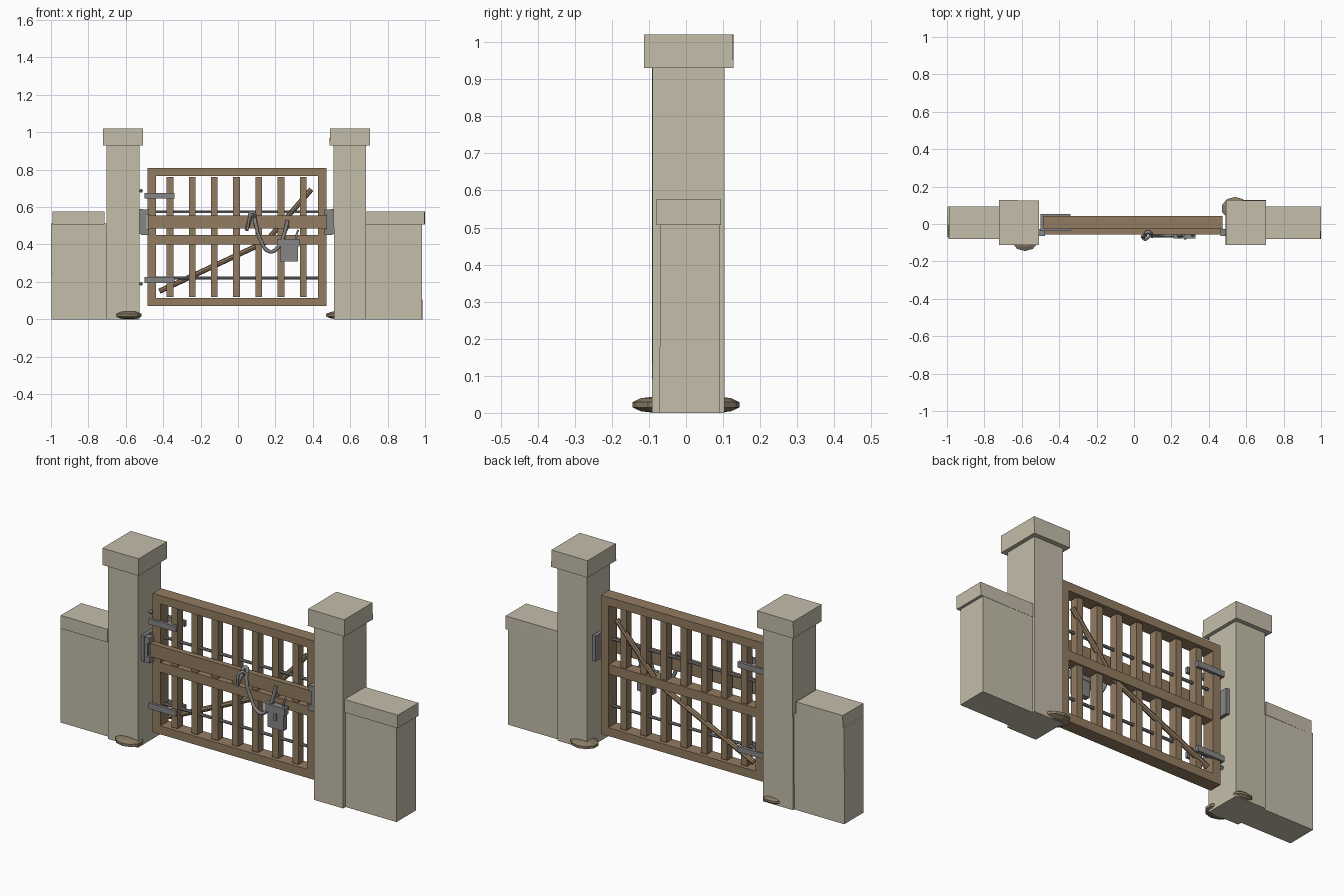
import bpy, bmesh, math, random
from mathutils import Vector, Matrix

if "Cube" in bpy.data.objects:
    bpy.data.objects.remove(bpy.data.objects["Cube"])

random.seed(4)


def material(name, rgb):
    m = bpy.data.materials.new(name)
    m.diffuse_color = (*rgb, 1)
    m.use_nodes = True
    m.node_tree.nodes["Principled BSDF"].inputs["Base Color"].default_value = m.diffuse_color
    return m


STONE = material("stone", (0.55, 0.51, 0.40))
WOOD = material("wood", (0.29, 0.20, 0.12))
ROCK = material("rock", (0.25, 0.20, 0.13))
IRON = material("iron", (0.24, 0.24, 0.24))


def finish(name, bm, mat):
    me = bpy.data.meshes.new(name)
    bm.to_mesh(me)
    bm.free()
    me.materials.append(mat)
    ob = bpy.data.objects.new(name, me)
    bpy.context.collection.objects.link(ob)
    return ob


def box(name, x, y, z, mat, jitter=0.0):
    """Box from (min, max) ranges, with optional hewn corners."""
    bm = bmesh.new()
    bmesh.ops.create_cube(bm, size=1)
    for v in bm.verts:
        v.co = Vector([(r[0] + r[1]) / 2 + c * (r[1] - r[0]) for r, c in zip((x, y, z), v.co)])
        v.co.x += random.uniform(-jitter, jitter)
        v.co.y += random.uniform(-jitter, jitter)
    return finish(name, bm, mat)


def rod(name, a, b, r, mat, sides=8):
    a, b = Vector(a), Vector(b)
    bm = bmesh.new()
    rot = (b - a).to_track_quat('Z', 'Y').to_matrix().to_4x4()
    bmesh.ops.create_cone(bm, cap_ends=True, segments=sides, radius1=r, radius2=r,
                          depth=(b - a).length, matrix=Matrix.Translation((a + b) / 2) @ rot)
    return finish(name, bm, mat)


def ball(name, c, size, mat, u=10, v=6):
    bm = bmesh.new()
    bmesh.ops.create_uvsphere(bm, u_segments=u, v_segments=v, radius=1,
                              matrix=Matrix.Translation(c) @ Matrix.Diagonal((*size, 1)))
    return finish(name, bm, mat)


def tube(name, pts, r, mat):
    cu = bpy.data.curves.new(name, 'CURVE')
    cu.dimensions = '3D'
    cu.bevel_depth, cu.bevel_resolution, cu.resolution_u = r, 1, 5
    cu.use_fill_caps = True
    sp = cu.splines.new('BEZIER')
    sp.bezier_points.add(len(pts) - 1)
    for bp, p in zip(sp.bezier_points, pts):
        bp.co = p
        bp.handle_left_type = bp.handle_right_type = 'AUTO'
    cu.materials.append(mat)
    ob = bpy.data.objects.new(name, cu)
    bpy.context.collection.objects.link(ob)


# Stone pillars and low walls with their caps
for side, px, cx, wx, wcx in (
        ("left", (-.702, -.526), (-.722, -.508), (-.999, -.69), (-.99, -.714)),
        ("right", (.512, .685), (.491, .706), (.67, .985), (.682, .999))):
    box(side + "_pillar", px, (-.091, .103), (0, .94), STONE, .001)
    box(side + "_pillar_cap", cx, (-.112, .127), (.93, 1.02), STONE, .001)
    box(side + "_wall", wx, (-.07, .092), (0, .513), STONE, .001)
    box(side + "_wall_cap", wcx, (-.08, .093), (.507, .577), STONE, .001)

# Gate frame
FY = (-.027, .043)
for name, z in (("bottom_rail", (.07, .115)), ("top_rail", (.765, .81))):
    box(name, (-.484, .472), FY, z, WOOD)
for name, x in (("left_stile", (-.484, -.439)), ("right_stile", (.427, .472))):
    box(name, x, FY, (.115, .765), WOOD)
box("middle_rail", (-.439, .427), (-.024, .04), (.4, .45), WOOD)

# Vertical slats
for i in range(7):
    x = -.364 + i * .1188
    box("slat", (x - .018, x + .018), (-.015, .03), (.12, .76), WOOD)

# Locking beam, bent diagonal brace, iron cross rods
box("locking_beam", (-.48, .475), (-.055, -.025), (.485, .555), WOOD)
rod("brace_lower", (-.42, .025, .15), (.15, .02, .415), .014, WOOD)
rod("brace_upper", (.14, .02, .405), (.392, .025, .695), .014, WOOD)
for z in (.575, .22):
    rod("cross_rod", (-.45, .008, z), (.435, .008, z), .008, IRON)

# Hinge straps wrapping the left stile, with pins
for z, pin in ((.66, .687), (.21, .19)):
    for y in ((-.038, -.022), (.036, .053)):
        box("hinge_strap", (-.5, -.34), y, (z - .015, z + .015), IRON)
    box("hinge_bridge", (-.5, -.484), (-.022, .036), (z - .015, z + .015), IRON)
    ball("hinge_pin", (-.519, .008, pin), (.01, .01, .01), IRON, 8, 6)

# Beam brackets fixed to each pillar
for side, x0, s in (("left", -.528, 1), ("right", .514, -1)):
    def rx(a, b):
        return tuple(sorted((x0 + s * a, x0 + s * b)))
    box(side + "_bracket_plate", rx(0, .02), (-.065, .055), (.455, .59), IRON)
    box(side + "_bracket_lip_top", rx(.01, .052), (-.064, -.028), (.557, .587), IRON)
    box(side + "_bracket_lip_bottom", rx(.01, .052), (-.064, -.028), (.452, .483), IRON)
    box(side + "_bracket_face", rx(.01, .04), (-.064, -.055), (.48, .56), IRON)

# Chain looped over the beam, hanging to the padlock
tube("chain", [(.045, -.068, .475), (.062, -.06, .53), (.075, -.043, .572), (.092, -.062, .52),
               (.118, -.062, .43), (.17, -.062, .362), (.215, -.062, .385), (.245, -.062, .45),
               (.265, -.058, .53)], .010, IRON)
tube("chain_loop", [(.05, -.08, .48), (.075, -.075, .56), (.09, -.06, .545)], .007, IRON)

# Padlock
box("padlock_body", (.228, .32), (-.075, -.045), (.308, .42), IRON)
box("padlock_top", (.212, .328), (-.078, -.042), (.39, .43), IRON)
box("padlock_keyhole", (.267, .282), (-.082, -.07), (.355, .39), IRON)
tube("padlock_shackle", [(.245, -.06, .425), (.25, -.058, .455), (.268, -.056, .5)], .007, IRON)
tube("padlock_hook", [(.31, -.06, .425), (.314, -.06, .455), (.322, -.058, .478)], .006, IRON)

# Rocks at the pillar feet
for c, size in (((-.583, -.083, .022), (.075, .065, .022)),
                ((.54, .083, .022), (.076, .065, .022)),
                ((-.575, .092, .02), (.055, .033, .018))):
    ball("foot_rock", c, size, ROCK, 10, 5)
